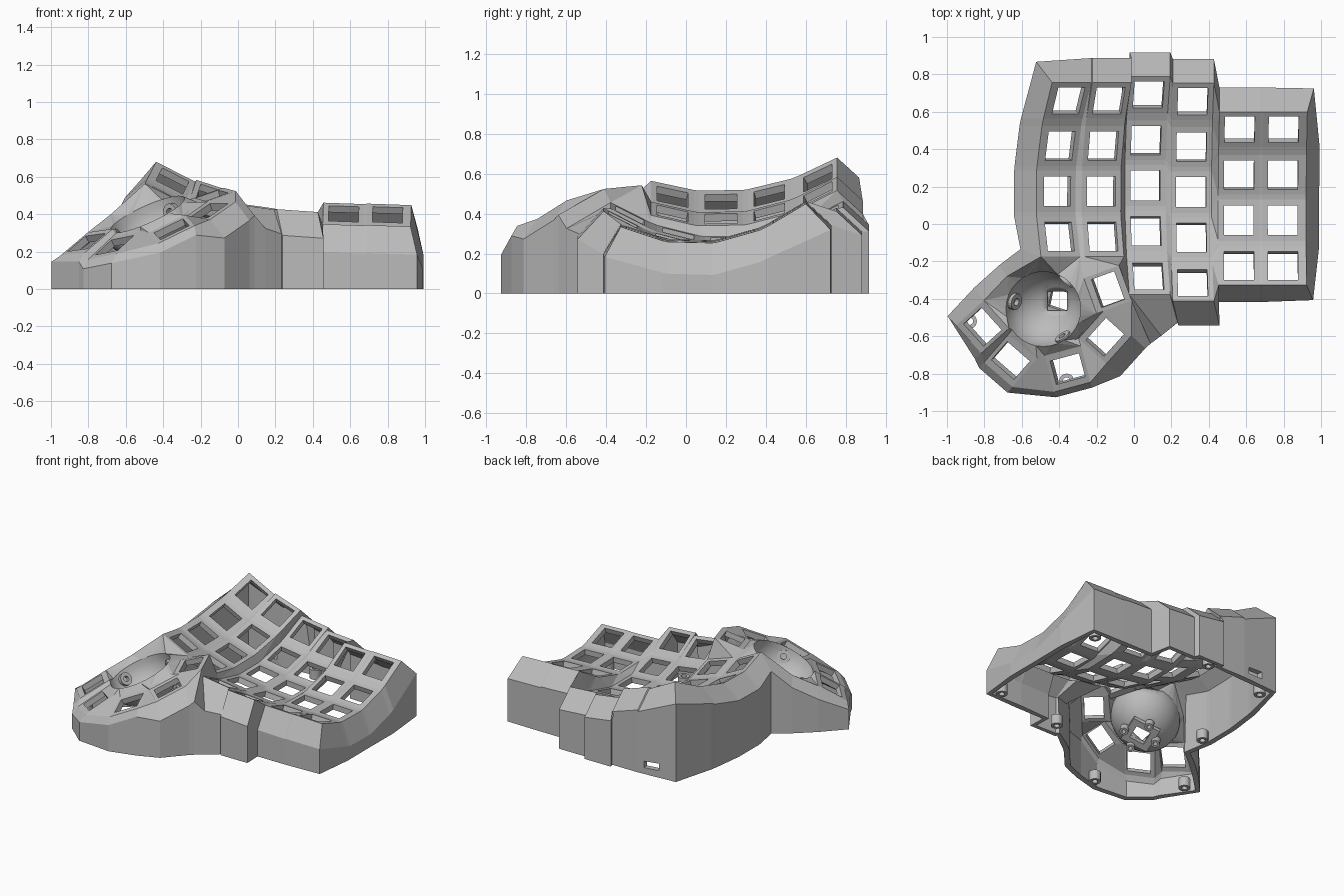
import bpy, bmesh, math
from mathutils import Vector as V

if "Cube" in bpy.data.objects:
    bpy.data.objects.remove(bpy.data.objects["Cube"])

grey = bpy.data.materials.new("plain grey")
grey.use_nodes = True
grey.diffuse_color = (0.5, 0.5, 0.5, 1)
grey.node_tree.nodes["Principled BSDF"].inputs["Base Color"].default_value = (0.5, 0.5, 0.5, 1)

bm = bmesh.new()
HOLE, HALF, SIDE = 0.08, 0.11, 0.125


def face(*pts):
    clean = [p for i, p in enumerate(pts) if (p - pts[i - 1]).length > 1e-5]
    if len(clean) > 2:
        return bm.faces.new([bm.verts.new(p) for p in clean])


def frame(outer, inner):
    """Four quads around an opening."""
    for i in range(4):
        j = (i + 1) % 4
        face(outer[i], outer[j], inner[j], inner[i])


def stitch(a, b):
    """Triangle strip between two polylines, always taking the shorter diagonal."""
    i = j = 0
    while i < len(a) - 1 or j < len(b) - 1:
        step_a = j == len(b) - 1 or (i < len(a) - 1 and
                                     (a[i + 1] - b[j]).length < (a[i] - b[j + 1]).length)
        if step_a:
            face(a[i], a[i + 1], b[j])
            i += 1
        else:
            face(a[i], b[j + 1], b[j])
            j += 1


# Finger columns: x, z, roll, centre y, curvature, back row y, number of keys
COLUMNS = [(-.41, .46, 27, .16, 1.06, .66, 4), (-.175, .375, 18, .16, 1.06, .66, 4),
           (.06, .27, 8, .2, 1.06, .69, 5), (.305, .245, 4, .17, 1.06, .655, 5),
           (.56, .265, 2, .04, 1.27, .505, 4), (.795, .26, 2, .04, 1.27, .505, 4)]


def key_point(col, row, u, v):
    x, z, roll, yc, k, back, _ = COLUMNS[col]
    roll, dy = math.radians(roll), back - .2425 * row - yc
    tilt = math.atan(k * dy)
    h = k * dy * dy / 2 + v * math.sin(tilt)
    return V((x + u * math.cos(roll) + h * math.sin(roll), yc + dy + v * math.cos(tilt),
              z - u * math.sin(roll) + h * math.cos(roll)))


left, right = [], []
for c, col in enumerate(COLUMNS):
    lo, hi = (-SIDE if c == 0 else -HALF), (SIDE if c == 5 else HALF)
    L, R = [], []
    for r in range(col[6]):
        plate = [key_point(c, r, *p) for p in ((lo, HALF), (hi, HALF), (hi, -HALF), (lo, -HALF))]
        hole = [key_point(c, r, *p) for p in ((-HOLE, HOLE), (HOLE, HOLE), (HOLE, -HOLE), (-HOLE, -HOLE))]
        frame(plate, hole)
        if r:
            face(L[-1], R[-1], plate[1], plate[0])
        L += [plate[0], plate[3]]
        R += [plate[1], plate[2]]
    left.append(L)
    right.append(R)
for c in range(5):
    stitch(right[c], left[c + 1][:8] if c == 1 else left[c + 1])

# Thumb keys around the ball: x, y, z, outward angle, wall offset
THUMB = [(-.81, -.55, .25, 222, .045), (-.66, -.73, .235, 229, .04), (-.355, -.775, .32, 285, .03),
         (-.155, -.605, .42, 318, .1), (-.14, -.35, .5, 20, .1)]
thumb = []
for x, y, z, ang, off in THUMB:
    a = math.radians(ang)
    out, tan = V((math.cos(a), math.sin(a))), V((-math.sin(a), math.cos(a)))
    slope = V((.42, .25)) - .15 * out

    def corner(o, t):
        d = out * o + tan * t
        return V((x + d.x, y + d.y, z + slope.dot(d)))
    plate = [corner(o, t) for o, t in ((.1, -.1), (.1, .1), (-.1, .1), (-.1, -.1))]
    frame(plate, [corner(o, t) for o, t in ((.065, -.08), (.065, .08), (-.065, .08), (-.065, -.08))])
    if thumb:
        p = thumb[-1][0]
        face(p[1], plate[0], plate[3], p[2])
    thumb.append((plate, V((out.x * off, out.y * off, -.05 if off < .1 else -.1))))
keys = [t[0] for t in thumb]

# Ball socket: tilted rim and bowl with a square sensor opening
N, BALL = 32, .2
centre, normal = V((-.485, -.455, .40)), V((-.43, -.25, 1)).normalized()


def bowl_point(i, t, square=False):
    a = 2 * math.pi * (i % N) / N
    c, s = math.cos(a), math.sin(a)
    m = 1 / max(abs(c), abs(s)) if square else 1
    d = V((c, s, .43 * c + .25 * s)) * BALL * m
    return centre + d * math.cos(t) - normal * BALL * math.sin(t)


rim = [bowl_point(i, 0) for i in range(2 * N)]
angles = [math.radians(a) for a in (0, 11, 22, 33, 44, 55, 66, 75)]
for t0, t1 in zip(angles, angles[1:]):
    for i in range(N):
        q = t1 == angles[-1]
        face(bowl_point(i, t0), bowl_point(i + 1, t0), bowl_point(i + 1, t1, q), bowl_point(i, t1, q)).smooth = True

# Webs joining the thumb area, socket and finger columns
ridge = V((-.68, -.28, .40))
stitch([p for k in keys for p in (k[3], k[2])], rim[17:35])
stitch([right[1][-1], left[1][-1], right[0][-1], left[0][-1]], [keys[4][1], keys[4][2]] + rim[2:12])
stitch([left[0][-1], ridge, keys[0][3]], rim[11:18])
stitch(left[2][7:], [right[1][-1], keys[4][1], keys[4][0]])

# Skirt: plate edge, sloped shoulder, then vertical wall
edge = []


def skirt(points, dx, dy, dz):
    edge.extend((p, p + V((dx, dy, dz))) for p in points)


skirt([left[0][0]], -.085, .11, -.1)
skirt([right[0][0]], 0, .13, -.12)
for c in range(1, 5):
    skirt([left[c][0], right[c][0]], 0, .13, -.12)
skirt([left[5][0]], 0, .13, -.13)
skirt([right[5][0]], .035, .125, -.13)
skirt(right[5][1:-1], .07, 0, -.16)
skirt([right[5][-1]], .035, -.08, -.15)
skirt([left[5][-1], right[4][-1], left[4][-1]], 0, -.09, -.15)
skirt([right[3][-1], left[3][-1]], .03, -.13, -.14)
skirt([right[2][-1]], .04, -.15, -.13)
skirt([left[2][-1]], .17, -.22, -.13)
skirt([keys[4][0]], .1, -.23, -.13)
for plate, off in reversed(thumb[:4]):
    skirt([plate[1]], *off)
    if plate is not keys[0]:
        skirt([plate[0]], *off)
skirt([keys[0][0]], -.045, .05, -.03)
skirt([keys[0][3]], -.05, .07, -.06)
skirt([ridge], -.04, .06, -.06)
skirt([left[0][-1]], -.11, .04, -.1)
skirt(left[0][-2:0:-1], -.12, 0, -.1)
for i, (p, q) in enumerate(edge):
    p2, q2 = edge[(i + 1) % len(edge)]
    g, g2 = V((q.x, q.y, 0)), V((q2.x, q2.y, 0))
    face(p, p2, q2, q)
    if i == 0:
        # cable opening in the back wall
        def on_wall(u, v):
            return g.lerp(g2, u).lerp(q.lerp(q2, u), v)
        frame([q, q2, g2, g], [on_wall(u, v) for u, v in ((.45, .2), (.85, .2), (.85, .1), (.45, .1))])
    else:
        face(q, q2, g2, g)

bmesh.ops.remove_doubles(bm, verts=bm.verts, dist=1e-4)
bmesh.ops.recalc_face_normals(bm, faces=bm.faces)
probe = min(bm.faces, key=lambda f: (f.calc_center_median() - key_point(5, 2, 0, .095)).length)
if probe.normal.z < 0:
    bmesh.ops.reverse_faces(bm, faces=bm.faces)


def make_object(name, mesh_bm):
    mesh = bpy.data.meshes.new(name)
    mesh_bm.to_mesh(mesh)
    mesh_bm.free()
    mesh.materials.append(grey)
    ob = bpy.data.objects.new(name, mesh)
    bpy.context.collection.objects.link(ob)
    return ob


case = make_object("case_shell", bm)
shell = case.modifiers.new("thickness", "SOLIDIFY")
shell.thickness, shell.offset = .04, -1


def ring(name, at, axis, outer, inner, depth, sides=20):
    """Short tube centred on a point."""
    b = bmesh.new()
    rot = axis.to_track_quat("Z", "Y")
    loops = []
    for r, h in ((outer, -1), (outer, 1), (inner, 1), (inner, -1)):
        loops.append([b.verts.new(at + rot @ V((r * math.cos(2 * math.pi * i / sides),
                      r * math.sin(2 * math.pi * i / sides), h * depth / 2))) for i in range(sides)])
    for k in range(4):
        for i in range(sides):
            j = (i + 1) % sides
            b.faces.new([loops[k][i], loops[k][j], loops[(k + 1) % 4][j], loops[(k + 1) % 4][i]])
    bmesh.ops.recalc_face_normals(b, faces=b.faces)
    return make_object(name, b)


# Ball bearings in the socket
for n, a in enumerate((165, 305, 50)):
    a = math.radians(a)
    d = V((math.cos(a), math.sin(a), .43 * math.cos(a) + .25 * math.sin(a) - .4)).normalized()
    ring(f"bearing_{n + 1}", centre + d * .205, d, .045, .02, .04)

# Base screw bosses
for n, (x, y) in enumerate([(-.46, .77), (.05, .84), (.88, .64), (.88, -.34), (.32, -.43),
                            (-.36, -.84), (-.88, -.52), (-.56, .05)]):
    ring(f"screw_boss_{n + 1}", V((x, y, .035)), V((0, 0, 1)), .04, .02, .07)

# Sensor mount beneath the socket
mount = centre - normal * .235
ring("sensor_mount", mount, normal, .14, .075, .03, 4)
for n, (x, y) in enumerate([(-.09, -.07), (.09, -.07), (.09, .07), (-.09, .07)]):
    spot = mount + normal.to_track_quat("Z", "Y") @ V((x, y, -.02))
    ring(f"sensor_boss_{n + 1}", spot, normal, .03, .014, .05)
